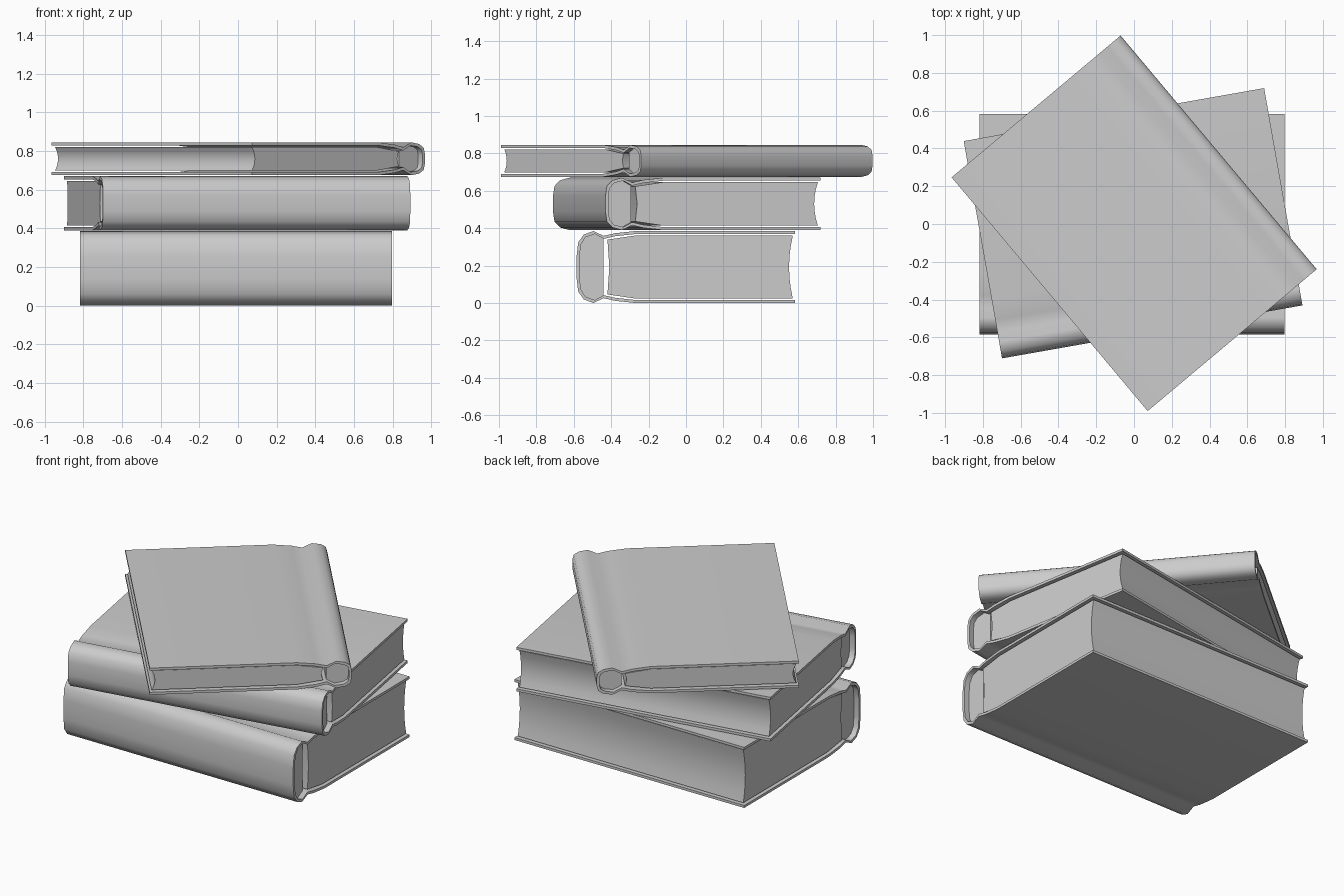
import bpy, bmesh, math

cube = bpy.data.objects.get("Cube")
if cube:
    bpy.data.objects.remove(cube, do_unlink=True)

grey = bpy.data.materials.new("plain grey")
grey.use_nodes = True
colour = (0.6, 0.6, 0.6, 1)
grey.diffuse_color = colour
grey.node_tree.nodes["Principled BSDF"].inputs["Base Color"].default_value = colour

LENGTH, FORE, SPINE, BOARD = 1.615, 0.583, -0.585, 0.016


def finish(obj, place):
    obj.data.materials.append(grey)
    (x, y, z), angle = place
    obj.location = (x, y, z)
    obj.rotation_euler.z = math.radians(angle)
    bpy.ops.object.select_all(action='DESELECT')
    obj.select_set(True)
    bpy.context.view_layer.objects.active = obj
    bpy.ops.object.shade_smooth_by_angle(angle=math.radians(50))


def extrude_outline(name, outline, length, place):
    """Closed (y, z) outline drawn out along x."""
    bm = bmesh.new()
    ends = [[bm.verts.new((s * length / 2, y, z)) for y, z in outline]
            for s in (-1, 1)]
    bm.faces.new(ends[0])
    bm.faces.new(ends[1][::-1])
    n = len(outline)
    for i in range(n):
        j = (i + 1) % n
        bm.faces.new((ends[0][i], ends[1][i], ends[1][j], ends[0][j]))
    bmesh.ops.recalc_face_normals(bm, faces=bm.faces)
    mesh = bpy.data.meshes.new(name)
    bm.to_mesh(mesh)
    bm.free()
    obj = bpy.data.objects.new(name, mesh)
    bpy.context.collection.objects.link(obj)
    finish(obj, place)


def upper_half(h, t):
    """Half of the cover from fore edge to spine, inset by t."""
    top = h / 2 - t
    pts = [(FORE, top), (-0.27, top), (-0.38, top - 0.012),
           (-0.44, top - 0.026), (-0.495 + t / 2, top)]
    for a in (35, 65):
        c, s = math.cos(math.radians(a)), math.sin(math.radians(a))
        pts.append((-0.495 - (-SPINE - 0.495 - t) * s, top * (0.45 + 0.55 * c)))
    pts.append((SPINE + t, top * 0.3))
    return pts


def mirrored(half, h):
    full = half + [(y, -z) for y, z in reversed(half)]
    return [(y, z + h / 2) for y, z in full]


def book(name, h, place):
    # Cover: boards, hinge grooves and rounded spine in one shell
    outer = mirrored(upper_half(h, 0), h)
    inner = mirrored(upper_half(h, BOARD), h)
    extrude_outline(name + "_cover", outer + inner[::-1], LENGTH, place)

    # Page block with a hollowed fore edge
    low, high = BOARD + 0.008, h - BOARD - 0.008
    mid, reach = h / 2, (high - low) / 2
    steps = [i / 3 - 1 for i in range(7)]
    fore = [(FORE - 0.012 - 0.02 * (1 - s * s), mid + reach * s) for s in steps]
    groove = reach - 0.022
    back = [(-0.27, high), (-0.42, mid + groove), (-0.41, mid),
            (-0.42, mid - groove), (-0.27, low)]
    extrude_outline(name + "_pages", fore + back, LENGTH - 0.03, place)

    # Lining that fills the hollow behind the pages
    fill = [p for p in mirrored(upper_half(h, BOARD), h) if p[0] < -0.43]
    extrude_outline(name + "_spine_lining", fill, LENGTH - 0.07, place)


book("bottom_book", 0.385, ((-0.01, 0, 0.0), 0))
book("middle_book", 0.28, ((-0.005, 0.005, 0.39), 10))
book("top_book", 0.17, ((0, 0.003, 0.675), 130))
